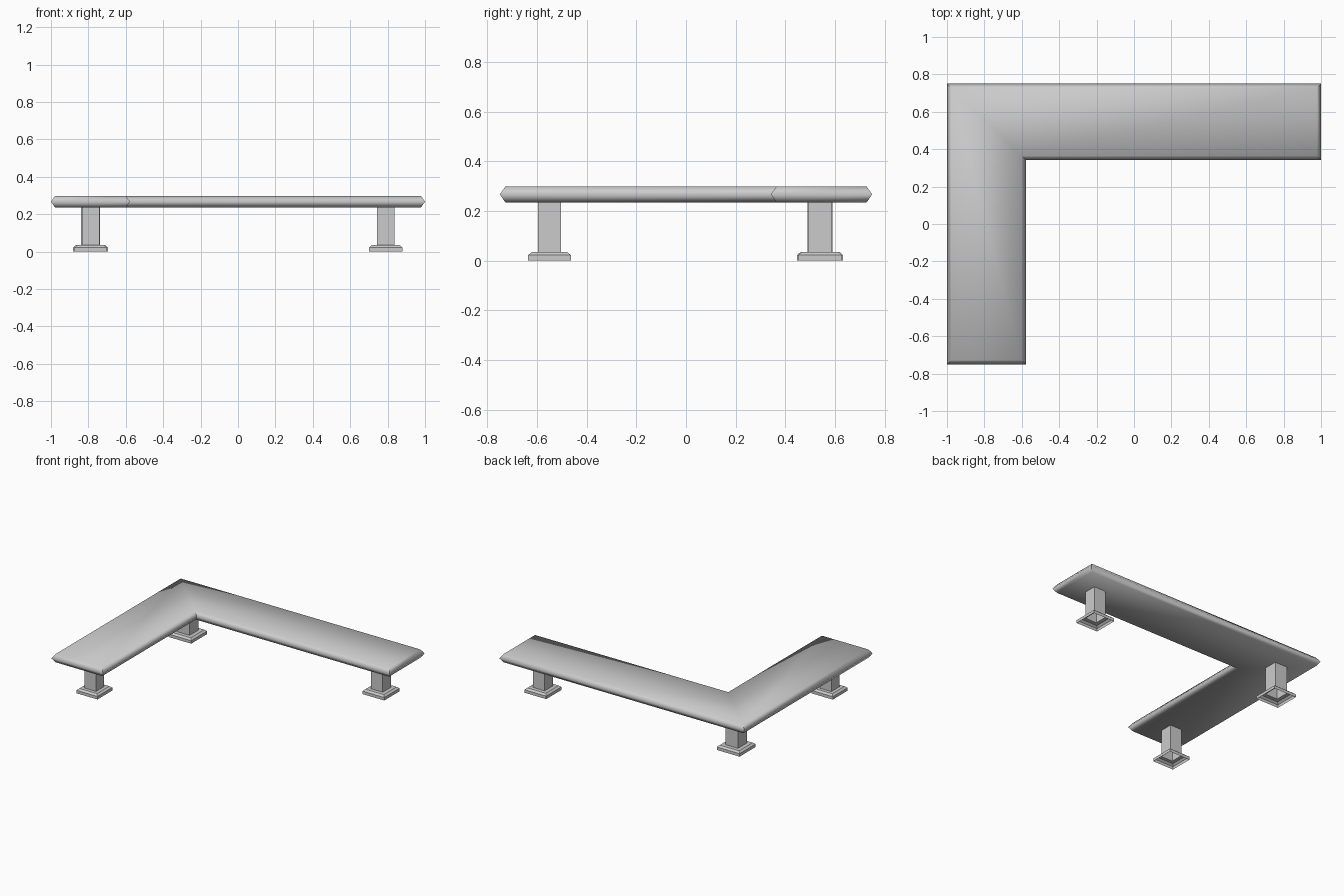
import bpy, math

if "Cube" in bpy.data.objects:
    bpy.data.objects.remove(bpy.data.objects["Cube"])


def make_object(name, verts, faces):
    mesh = bpy.data.meshes.new(name)
    mesh.from_pydata(verts, [], faces)
    mesh.update()
    obj = bpy.data.objects.new(name, mesh)
    bpy.context.collection.objects.link(obj)
    return obj


def bridge(rings, n):
    return [(r * n + i, r * n + (i + 1) % n, (r + 1) * n + (i + 1) % n, (r + 1) * n + i)
            for r in range(rings - 1) for i in range(n)]


# L-shaped top with a pointed edge all round
def outline(d, z):
    x0, x1, xi = -1 + d, 1 - d, -0.578 - d
    y0, y1, yi = -0.75 + d, 0.75 - d, 0.342 + d
    return [(x0, y0, z), (xi, y0, z), (xi, yi, z),
            (x1, yi, z), (x1, y1, z), (x0, y1, z)]


verts = outline(0.022, 0.235) + outline(0, 0.267) + outline(0.022, 0.298)
faces = bridge(3, 6) + [(5, 4, 3, 2, 1, 0), (12, 13, 14, 15, 16, 17)]
top = make_object("bench_top", verts, faces)
bpy.context.view_layer.objects.active = top
top.select_set(True)
bpy.ops.object.shade_smooth_by_angle(angle=math.radians(70))


# Hollow square legs, each with a chamfered foot open at the bottom
def leg(name, x, y, foot, post):
    profile = [(foot, 0), (foot, 0.022), (foot - 0.014, 0.034),
               (post, 0.034), (post, 0.236)]
    v = [(x + sx * h, y + sy * h, z) for h, z in profile
         for sx, sy in ((-1, -1), (1, -1), (1, 1), (-1, 1))]
    return make_object(name, v, bridge(len(profile), 4))


leg("corner_leg", -0.788, 0.54, 0.093, 0.051)
leg("front_leg", -0.788, -0.55, 0.086, 0.047)
leg("right_leg", 0.79, 0.54, 0.089, 0.047)
